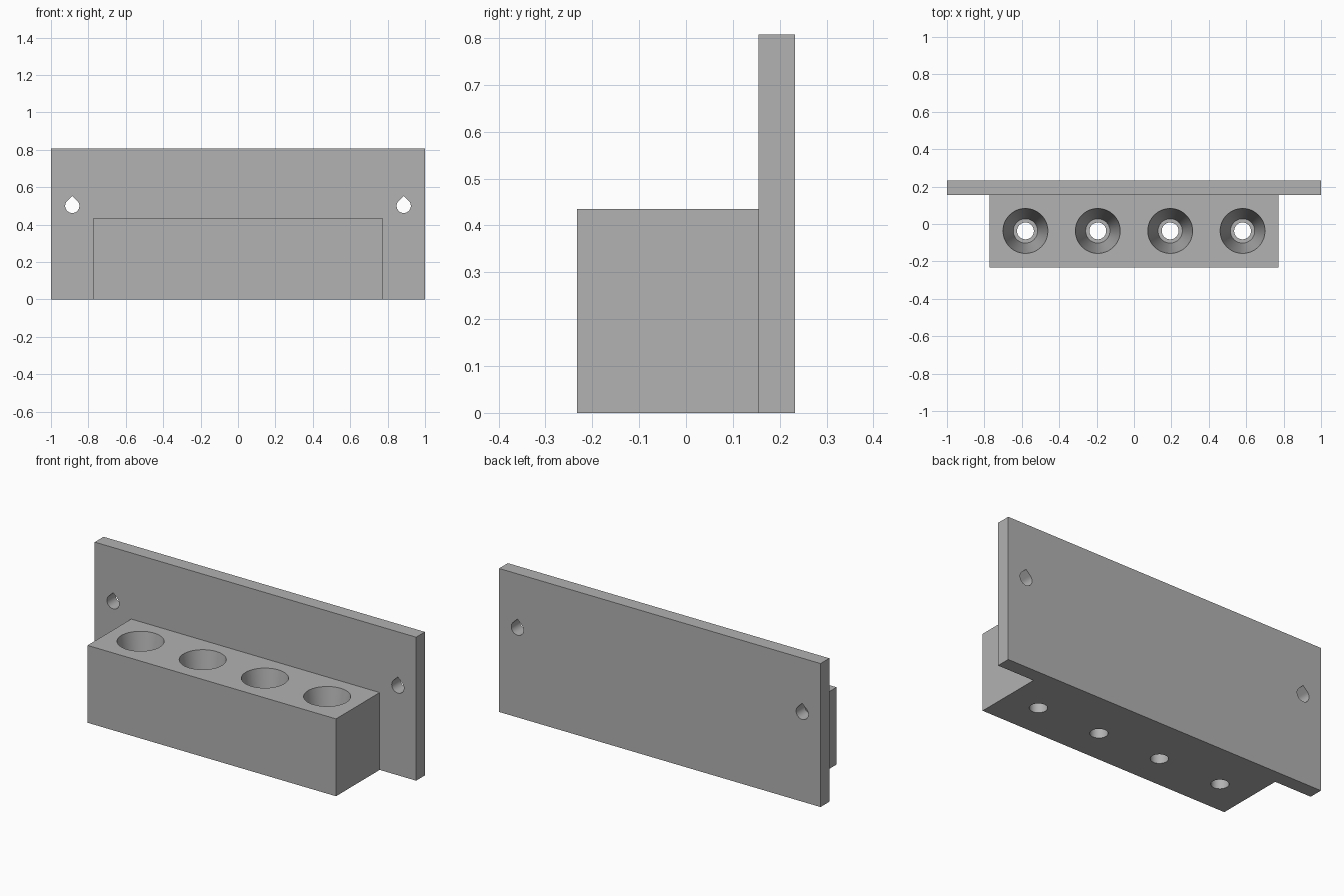
import bpy, bmesh, math
from math import radians, cos, sin

cube = bpy.data.objects.get("Cube")
if cube:
    bpy.data.objects.remove(cube, do_unlink=True)

grey = bpy.data.materials.new("plain_grey")
grey.use_nodes = True
colour = (0.445, 0.445, 0.445, 1)
grey.diffuse_color = colour
grey.node_tree.nodes["Principled BSDF"].inputs["Base Color"].default_value = colour


def make_object(name, bm):
    bmesh.ops.recalc_face_normals(bm, faces=bm.faces)
    mesh = bpy.data.meshes.new(name)
    bm.to_mesh(mesh)
    bm.free()
    mesh.materials.append(grey)
    obj = bpy.data.objects.new(name, mesh)
    bpy.context.collection.objects.link(obj)
    return obj


def box(name, low, high):
    bm = bmesh.new()
    bmesh.ops.create_cube(bm, size=1)
    for v in bm.verts:
        v.co = [a + (c + 0.5) * (b - a) for a, b, c in zip(low, high, v.co)]
    return make_object(name, bm)


def loft(name, rings):
    """Closed solid through a list of rings with equal point counts."""
    bm = bmesh.new()
    loops = [[bm.verts.new(p) for p in ring] for ring in rings]
    n = len(loops[0])
    for a, b in zip(loops, loops[1:]):
        for i in range(n):
            j = (i + 1) % n
            bm.faces.new((a[i], a[j], b[j], b[i]))
    bm.faces.new(loops[0])
    bm.faces.new(loops[-1])
    return make_object(name, bm)


def combine(target, other, operation):
    mod = target.modifiers.new(other.name, 'BOOLEAN')
    mod.operation = operation
    mod.solver = 'EXACT'
    mod.object = other
    bpy.context.view_layer.objects.active = target
    bpy.ops.object.modifier_apply(modifier=mod.name)
    bpy.data.objects.remove(other, do_unlink=True)


# Back plate joined with the socket block
PLATE_FRONT, PLATE_BACK = 0.155, 0.233
BLOCK_TOP = 0.435
holder = box("wall_holder", (-1, PLATE_FRONT, 0), (1, PLATE_BACK, 0.807))
block = box("socket_block", (-0.773, -0.233, 0), (0.773, 0.19, BLOCK_TOP))
combine(holder, block, 'UNION')

# Tapered sockets with a ledge and a through hole
SIDES = 64
LEDGE, TOP_R, LEDGE_R, HOLE_R = 0.06, 0.12, 0.065, 0.045
over = 0.02
over_r = TOP_R + (TOP_R - LEDGE_R) * over / (BLOCK_TOP - LEDGE)
socket_profile = [(HOLE_R, -over), (HOLE_R, LEDGE),
                  (LEDGE_R, LEDGE), (over_r, BLOCK_TOP + over)]
for k in range(4):
    x = (k - 1.5) * 0.387
    rings = [[(x + r * cos(math.tau * i / SIDES),
               -0.037 + r * sin(math.tau * i / SIDES), z)
              for i in range(SIDES)] for r, z in socket_profile]
    combine(holder, loft("socket_cutter", rings), 'DIFFERENCE')

# Teardrop screw holes through the plate
R = 0.038
for side in (-1, 1):
    angles = [radians(-225 + 270 * i / 40) for i in range(41)]
    drop = [(R * cos(a), R * sin(a)) for a in angles] + [(0, R * 1.38)]
    rings = [[(side * 0.886 + u, y, 0.5 + w) for u, w in drop]
             for y in (PLATE_FRONT - over, PLATE_BACK + over)]
    combine(holder, loft("screw_cutter", rings), 'DIFFERENCE')

# Smooth bores, sharp corners
bpy.ops.object.select_all(action='DESELECT')
holder.select_set(True)
bpy.context.view_layer.objects.active = holder
bpy.ops.object.shade_smooth_by_angle(angle=radians(30))
